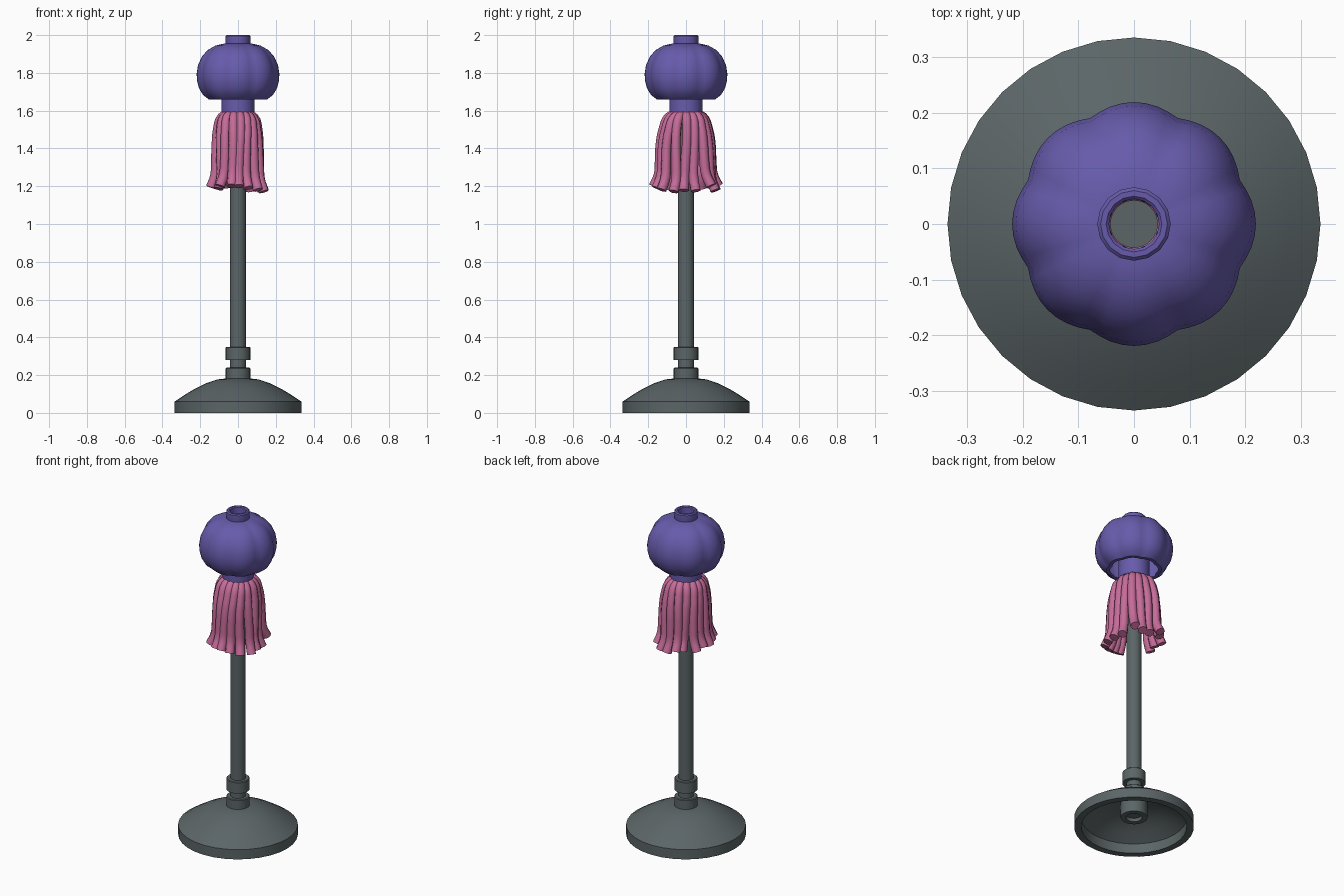
import bpy, bmesh, math, random

random.seed(4)
cube = bpy.data.objects.get("Cube")
if cube:
    bpy.data.objects.remove(cube, do_unlink=True)


def material(name, rgb):
    m = bpy.data.materials.new(name)
    m.use_nodes = True
    m.diffuse_color = (*rgb, 1)
    m.node_tree.nodes["Principled BSDF"].inputs["Base Color"].default_value = (*rgb, 1)
    return m


grey = material("slate grey", (0.105, 0.13, 0.135))
purple = material("violet", (0.135, 0.105, 0.41))
pink = material("rose pink", (0.56, 0.15, 0.32))


def smooth(ob, angle=35):
    bpy.ops.object.select_all(action='DESELECT')
    ob.select_set(True)
    bpy.context.view_layer.objects.active = ob
    bpy.ops.object.shade_smooth_by_angle(angle=math.radians(angle))


def lathe(name, profile, mat, segments=32, lobe_depth=0):
    """Spin a closed (radius, height) profile, optionally pinched into eight lobes."""
    bm = bmesh.new()
    rings = []
    for i in range(segments):
        a = math.tau * i / segments
        k = 1 - lobe_depth * (1 - abs(math.cos(4 * a)))
        rings.append([bm.verts.new((r * k * math.cos(a), r * k * math.sin(a), z))
                      for r, z in profile])
    n = len(profile)
    for i in range(segments):
        here, there = rings[i], rings[(i + 1) % segments]
        for j in range(n):
            k = (j + 1) % n
            if profile[j][0] or profile[k][0]:
                bm.faces.new((here[j], there[j], there[k], here[k]))
    bmesh.ops.remove_doubles(bm, verts=bm.verts, dist=1e-5)
    bmesh.ops.recalc_face_normals(bm, faces=bm.faces)
    mesh = bpy.data.meshes.new(name)
    bm.to_mesh(mesh)
    bm.free()
    mesh.materials.append(mat)
    ob = bpy.data.objects.new(name, mesh)
    bpy.context.collection.objects.link(ob)
    smooth(ob)
    return ob


def tube(name, outer, inner, low, high, mat, segments=24):
    return lathe(name, [(outer, low), (outer, high), (inner, high), (inner, low)], mat, segments)


# Hollow domed foot
lathe("base", [(0.335, 0), (0.335, 0.06), (0.285, 0.094), (0.23, 0.127), (0.17, 0.157),
               (0.11, 0.177), (0.065, 0.182), (0.045, 0.182), (0.045, 0.155), (0.10, 0.15),
               (0.17, 0.13), (0.23, 0.10), (0.295, 0.06), (0.295, 0)], grey)
tube("under_collar", 0.075, 0.045, 0.06, 0.16, grey)

# Stem and its collars
lathe("pole", [(0, 0.08), (0.043, 0.08), (0.043, 1.93), (0, 1.93)], grey, 24)
for name, low, high in (("lower_collar", 0.175, 0.24), ("upper_collar", 0.28, 0.35)):
    lathe(name, [(0.04, low), (0.065, low), (0.065, high - 0.004), (0.061, high),
                 (0.04, high)], grey, 24)

# Lobed shell, open underneath
outer = [(0.155, 1.66), (0.185, 1.683), (0.207, 1.72), (0.217, 1.76), (0.219, 1.795),
         (0.212, 1.84), (0.192, 1.885), (0.162, 1.92), (0.12, 1.944), (0.075, 1.955),
         (0.05, 1.955)]
inner = [(max(r - 0.02, 0.046), z - 0.018) for r, z in reversed(outer[2:])]
lathe("lobed_head", outer + inner + [(0.135, 1.66)], purple, 64, 0.06)
tube("neck", 0.088, 0.045, 1.592, 1.92, purple)
lathe("top_ring", [(0.066, 1.94), (0.066, 1.994), (0.06, 2.0), (0.05, 2.0),
                   (0.045, 1.995), (0.045, 1.90), (0.055, 1.90)], purple, 16)

# Tassel of flaring strands, a little wider front to back
curve = bpy.data.curves.new("tassel", 'CURVE')
curve.dimensions = '3D'
curve.bevel_depth = 0.027
curve.bevel_resolution = 2
curve.use_fill_caps = True
curve.resolution_u = 4
path = [(0.05, 1.582), (0.088, 1.564), (0.108, 1.5), (0.115, 1.42),
        (0.118, 1.33), (0.123, 1.25), (0.145, 1.19)]
STRANDS = 17
for i in range(STRANDS):
    base_angle = math.tau * i / STRANDS
    drop = random.uniform(-0.02, 0.015)
    flare = random.uniform(-0.012, 0.012)
    sway = random.uniform(-0.12, 0.12)
    spline = curve.splines.new('BEZIER')
    spline.bezier_points.add(len(path) - 1)
    for j, (point, (r, z)) in enumerate(zip(spline.bezier_points, path)):
        t = j / (len(path) - 1)
        a = base_angle + sway * t * t + 0.05 * math.sin(5 * t + i)
        r += flare * t
        y_scale = 1 + 0.18 * min(1, 2 * t)
        point.co = (r * math.cos(a), r * math.sin(a) * y_scale, z + drop * t)
        point.handle_left_type = point.handle_right_type = 'AUTO'
        point.radius = 0.9 + 0.1 * t
curve.materials.append(pink)
tassel = bpy.data.objects.new("tassel", curve)
bpy.context.collection.objects.link(tassel)
bpy.ops.object.select_all(action='DESELECT')
tassel.select_set(True)
bpy.context.view_layer.objects.active = tassel
bpy.ops.object.convert(target='MESH')
smooth(bpy.context.view_layer.objects.active, 50)
